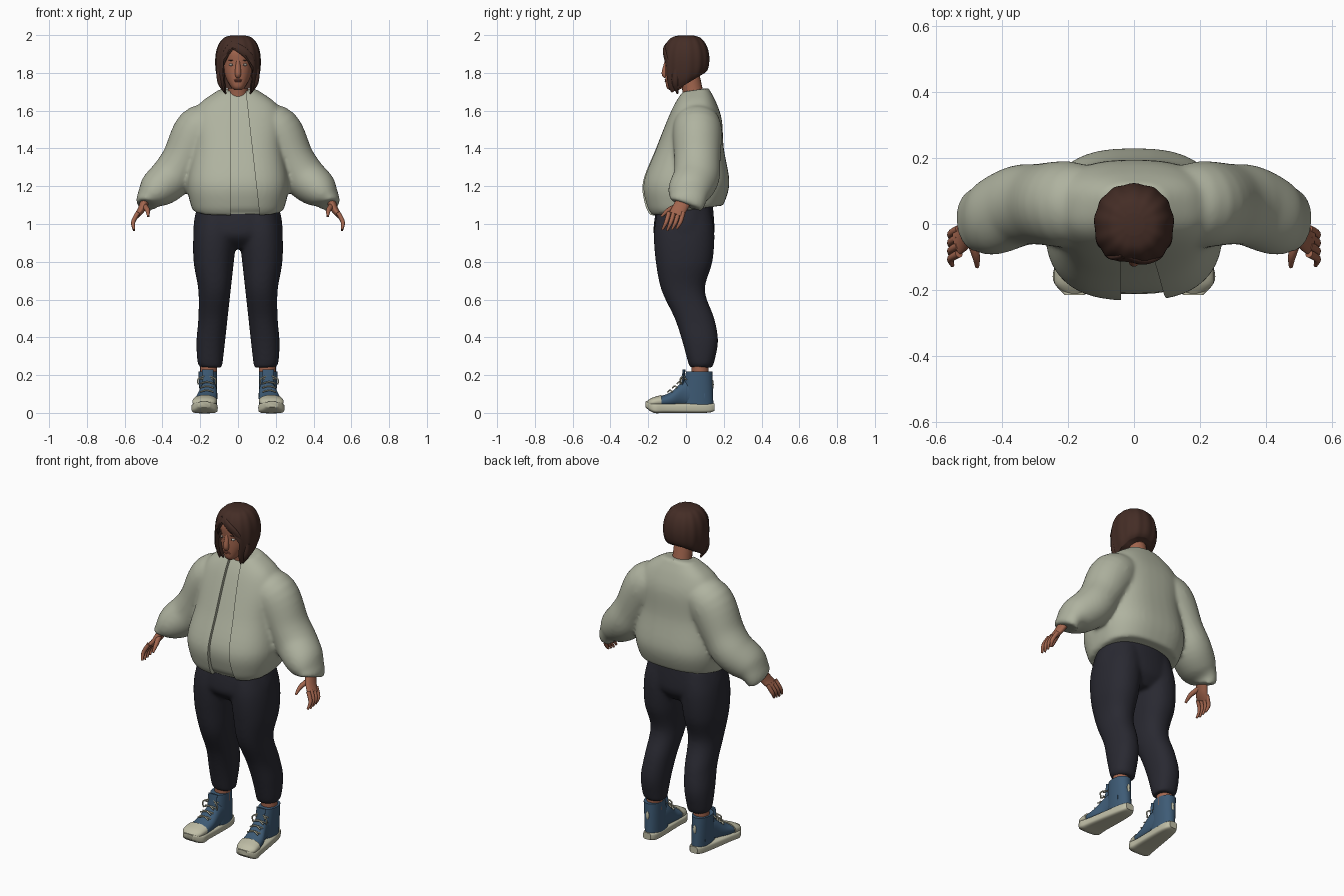
import bpy, bmesh, math
from mathutils import Vector, Matrix

default_cube = bpy.data.objects.get("Cube")
if default_cube:
    bpy.data.objects.remove(default_cube, do_unlink=True)


def material(name, *rgb):
    mat = bpy.data.materials.new(name)
    mat.use_nodes = True
    mat.diffuse_color = (*rgb, 1)
    shader = next(node for node in mat.node_tree.nodes if node.type == 'BSDF_PRINCIPLED')
    shader.inputs["Base Color"].default_value = (*rgb, 1)
    shader.inputs["Roughness"].default_value = .8
    return mat


JACKET = material("sage jacket", .43, .45, .35)
PANTS = material("dark navy trousers", .022, .022, .031)
SKIN = material("warm skin", .36, .13, .075)
HAIR = material("dark brown hair", .058, .026, .019)
BLUE = material("shoe blue", .048, .105, .18)
CREAM = material("shoe cream", .52, .51, .38)
LIPS = material("lips", .27, .085, .055)
WHITE = material("eye white", .6, .56, .5)


def smooth_rows(rows, steps=5):
    """Catmull-Rom interpolation of rows of numbers."""
    result = []
    last = len(rows) - 1
    for i in range(last):
        neighbours = rows[max(i - 1, 0)], rows[i], rows[i + 1], rows[min(i + 2, last)]
        for step in range(steps):
            t = step / steps
            result.append([q + t / 2 * (r - p + t * (2 * p - 5 * q + 4 * r - s + t * (3 * (q - r) + s - p)))
                           for p, q, r, s in zip(*neighbours)])
    return result + [list(rows[last])]


def skin_rings(bm, rings):
    """Join rings of points with quads and close both ends."""
    loops = [[bm.verts.new(point) for point in ring] for ring in rings]
    count = len(loops[0])
    for lower, upper in zip(loops, loops[1:]):
        for i in range(count):
            j = (i + 1) % count
            bm.faces.new((lower[i], lower[j], upper[j], upper[i]))
    bm.faces.new(loops[0])
    bm.faces.new(loops[-1])


def superellipse(power, count):
    for i in range(count):
        angle = math.tau * i / count
        yield angle, *(math.copysign(abs(value) ** (2 / power), value)
                       for value in (math.cos(angle), math.sin(angle)))


def loft(bm, rows, along='z', power=2.2, count=40, ripple=0, tilt=lambda t: 0):
    """Stacked rings; each row is a position, then the two extents across it."""
    rows = smooth_rows(rows)
    rings = []
    for i, (position, left, right, near, far) in enumerate(rows):
        ring = []
        for angle, u, v in superellipse(power, count):
            swell = (1 + ripple * math.sin(13 * angle)) / 2
            a = (left + right) / 2 + swell * u * (right - left)
            offset = swell * v * (far - near)
            b = (near + far) / 2 + offset
            level = position + offset * tilt(i / (len(rows) - 1))
            ring.append((a, b, level) if along == 'z' else (a, level, b))
        rings.append(ring)
    skin_rings(bm, rings)


def body_loft(bm, rows, **options):
    """Loft from rows of height, half width, front and back."""
    loft(bm, [(z, -width, width, front, back) for z, width, front, back in rows], **options)


def tube(bm, rows, count=20, depth=lambda radius: radius, side=1):
    """Path of rows x, y, z, radius; depth gives the radius towards y."""
    rows = smooth_rows(rows)
    points = [Vector((side * x, y, z)) for x, y, z, radius in rows]
    rings = []
    for i, point in enumerate(points):
        tangent = (points[min(i + 1, len(points) - 1)] - points[max(i - 1, 0)]).normalized()
        deep = Vector((0, 1, 0))
        deep = (deep - tangent * deep.dot(tangent)).normalized()
        wide = deep.cross(tangent)
        radius = rows[i][3]
        rings.append([point + wide * u * radius + deep * v * depth(radius)
                      for angle, u, v in superellipse(2, count)])
    skin_rings(bm, rings)


def ball(bm, centre, size):
    bmesh.ops.create_uvsphere(bm, u_segments=20, v_segments=12, radius=1,
                              matrix=Matrix.Translation(centre) @ Matrix.Diagonal((*size, 1)))


def part(name, mat, build, mirror=False, fuse=0, cutter=None):
    """Build one object; fuse is the number of smoothing passes after merging."""
    bm = bmesh.new()
    build(bm)
    bmesh.ops.recalc_face_normals(bm, faces=bm.faces)
    mesh = bpy.data.meshes.new(name)
    bm.to_mesh(mesh)
    bm.free()
    obj = bpy.data.objects.new(name, mesh)
    bpy.context.collection.objects.link(obj)
    if mat:
        mesh.materials.append(mat)
        bpy.ops.object.select_all(action='DESELECT')
        obj.select_set(True)
        bpy.context.view_layer.objects.active = obj
        bpy.ops.object.shade_smooth_by_angle(angle=math.radians(50))
    if mirror:
        obj.modifiers.new("mirror", 'MIRROR').use_mirror_merge = False
    if fuse:
        remesh = obj.modifiers.new("fuse", 'REMESH')
        remesh.mode, remesh.voxel_size, remesh.use_smooth_shade = 'VOXEL', .01, True
        soften = obj.modifiers.new("soften", 'SMOOTH')
        soften.factor, soften.iterations = .5, fuse
    if cutter:
        opening = obj.modifiers.new("opening", 'BOOLEAN')
        opening.operation, opening.solver, opening.object = 'DIFFERENCE', 'EXACT', cutter
    return obj


def prism_cutter(name, outline, back):
    """Front view outline pushed from far in front to the given depth."""
    obj = part(name, None, lambda bm: skin_rings(bm, [[(x, y, z) for x, z in outline] for y in (-.5, back)]))
    obj.hide_render = True
    obj.hide_set(True)
    return obj


# Jacket: torso and sleeves fused, with an open front over an inner top
torso = [(1.07, .235, -.19, .18), (1.1, .25, -.215, .2), (1.22, .27, -.23, .23), (1.4, .24, -.16, .2),
         (1.55, .24, -.1, .19), (1.64, .2, -.06, .16), (1.71, .1, -.02, .12)]
sleeve = [(.1, .06, 1.55, .08), (.2, .06, 1.5, .13), (.29, .06, 1.34, .115), (.35, .055, 1.25, .115),
          (.43, .02, 1.18, .1), (.475, .01, 1.13, .065), (.485, 0, 1.1, .055)]


def hem_and_collar_tilt(t):
    return .15 * (2 * t - 1) ** 4


def build_jacket(bm):
    body_loft(bm, torso, power=2.6, tilt=hem_and_collar_tilt)
    for side in (1, -1):
        tube(bm, sleeve, count=32, depth=lambda radius: .065 + radius / 2, side=side)


def build_inner_top(bm):
    inset = .02
    body_loft(bm, [(z + inset * (1.4 - z), width - inset, front + inset, back - inset)
                   for z, width, front, back in torso], power=2.6, tilt=hem_and_collar_tilt)


gap = prism_cutter("jacket_gap_cutter", [(-.04, 1), (-.04, 1.8), (.03, 1.8), (.12, 1)], back=.02)
part("jacket", JACKET, build_jacket, fuse=12, cutter=gap)
part("inner_top", JACKET, build_inner_top)

# Trousers: hips and two legs fused; the inseams part evenly towards the floor
hips = [(1.12, .21, -.15, .14), (1, .235, -.17, .15), (.93, .22, -.165, .145), (.87, .1, -.1, .1)]
leg = [(1.08, .21, -.15, .13), (.95, .235, -.17, .15), (.8, .235, -.16, .14), (.65, .21, -.13, .1),
       (.5, .21, -.06, .15), (.38, .22, -.02, .17), (.27, .215, .01, .15), (.24, .2, .02, .14)]


def build_trousers(bm):
    body_loft(bm, hips)
    for side in (1, -1):
        loft(bm, [(z, side * .11 * (1 - z), side * outer, front, back) for z, outer, front, back in leg])


part("trousers", PANTS, build_trousers, fuse=10)

# Ankles and high-top shoes
part("ankles", SKIN, lambda bm: tube(bm, [(.155, .075, z, .045) for z in (.17, .3)]), mirror=True)
sole = [(.15, .13, .18, .01, .05), (.1, .11, .2, 0, .05), (-.1, .11, .235, 0, .05),
        (-.17, .11, .245, 0, .055), (-.215, .15, .21, .03, .06)]
shaft = [(.04, .11, .2, -.03, .145), (.22, .11, .21, 0, .14)]
vamp = [(.1, .115, .2, .03, .16), (0, .11, .2, .03, .175), (-.08, .11, .225, .03, .11), (-.16, .115, .238, .03, .08)]
toe_cap = [(-.13, .11, .24, .03, .095), (-.18, .12, .24, .03, .08), (-.21, .15, .21, .03, .06)]


def build_upper(bm):
    loft(bm, shaft)
    loft(bm, vamp, along='y')
    # Tongue
    tube(bm, [(.16, -.02, .14, .03), (.16, -.01, .23, .03)], depth=lambda radius: radius / 4)


def build_laces(bm):
    thickness = .004
    for row in range(4):
        y, z = -.085 + .025 * row, .12 + .022 * row
        for slant in (-.01, .01):
            tube(bm, [(.165 + reach, y + slant * reach / .03, z - abs(reach) / 4, thickness)
                      for reach in (-.035, 0, .035)], count=8)
    # Loose bow ends
    for x in (.12, .21):
        tube(bm, [(.165, -.01, .2, thickness), (x, -.03, .18, thickness), (x, -.03, .15, thickness)], count=8)


part("shoe_soles", CREAM, lambda bm: loft(bm, sole, along='y', power=4), mirror=True)
part("shoe_uppers", BLUE, build_upper, mirror=True)
part("shoe_toe_caps", CREAM, lambda bm: loft(bm, toe_cap, along='y'), mirror=True)
part("shoe_laces", CREAM, build_laces, mirror=True)
part("heel_tabs", CREAM, lambda bm: ball(bm, (.157, .141, .15), (.01, .006, .025)), mirror=True)


# Hands with four fingers and a thumb
def build_hand(bm):
    tube(bm, [(.485, 0, 1.14, .025), (.51, -.035, 1.08, .02), (.535, -.055, 1.045, .015)],
         depth=lambda radius: .04)
    for finger in range(4):
        y, lift = -.09 + .025 * finger, .005 * abs(finger - 1)
        tube(bm, [(.53, y, 1.06, .012), (.555, y - .015, 1.01, .011), (.55, y - .035, .965 + lift, .006)], count=12)
    tube(bm, [(.5, -.03, 1.1, .016), (.48, -.09, 1.075, .013), (.475, -.13, 1.04, .006)], count=12)


part("hands", SKIN, build_hand, mirror=True)


# Head, neck and nose
def build_head(bm):
    body_loft(bm, [(1.71, .02, -.09, -.04), (1.73, .04, -.105, 0), (1.79, .07, -.11, .08),
                   (1.85, .077, -.11, .1), (1.92, .075, -.11, .1), (1.97, .045, -.06, .06)])
    tube(bm, [(0, .05, 1.6, .07), (0, .04, 1.68, .055), (0, .02, 1.78, .053)])
    tube(bm, [(0, -.1, 1.87, .01), (0, -.113, 1.8, .016), (0, -.104, 1.78, .012)])


part("head", SKIN, build_head)
part("lips", LIPS, lambda bm: [ball(bm, (0, -.103, z), (.022, .01, .005)) for z in (1.763, 1.756)])
part("eyes", WHITE, lambda bm: ball(bm, (.031, -.096, 1.843), (.017, .011, .007)), mirror=True)
part("irises", HAIR, lambda bm: ball(bm, (.031, -.103, 1.843), (.005, .005, .005)), mirror=True)
part("eyebrows", HAIR, lambda bm: ball(bm, (.033, -.099, 1.866), (.019, .01, .002)), mirror=True)


# Bob hair: a rippled dome with a face opening, swept fringe and side tips
def build_hair(bm):
    dome = []
    for degrees in range(-60, 90, 16):
        angle = math.radians(degrees)
        spread = math.cos(angle) ** (.6 if degrees > 0 else .35)
        dome.append((1.86 + .14 * math.sin(angle), .12 * spread, -.128 * spread, .122 * spread))
    body_loft(bm, dome, count=104, ripple=.014, tilt=lambda t: .6 * (1 - t) ** 3)


def build_locks(bm):
    def flat(radius):
        return radius / 2

    tube(bm, [(-.04, -.09, 1.95, .02), (.02, -.112, 1.92, .022), (.065, -.1, 1.875, .02),
              (.09, -.07, 1.8, .008)], depth=flat)
    tube(bm, [(-.025, -.095, 1.95, .02), (-.062, -.1, 1.905, .018), (-.085, -.075, 1.84, .01)], depth=flat)
    for side in (1, -1):
        tube(bm, [(.095, -.05, 1.82, .02), (.088, -.055, 1.75, .02), (.065, -.045, 1.69, .004)], side=side)


face = prism_cutter("face_opening_cutter", [(-.06, 1.6), (-.08, 1.8), (-.075, 1.87), (-.03, 1.935),
                                            (.03, 1.91), (.08, 1.83), (.06, 1.6)], back=-.04)
part("hair", HAIR, build_hair, cutter=face)
part("hair_locks", HAIR, build_locks)
